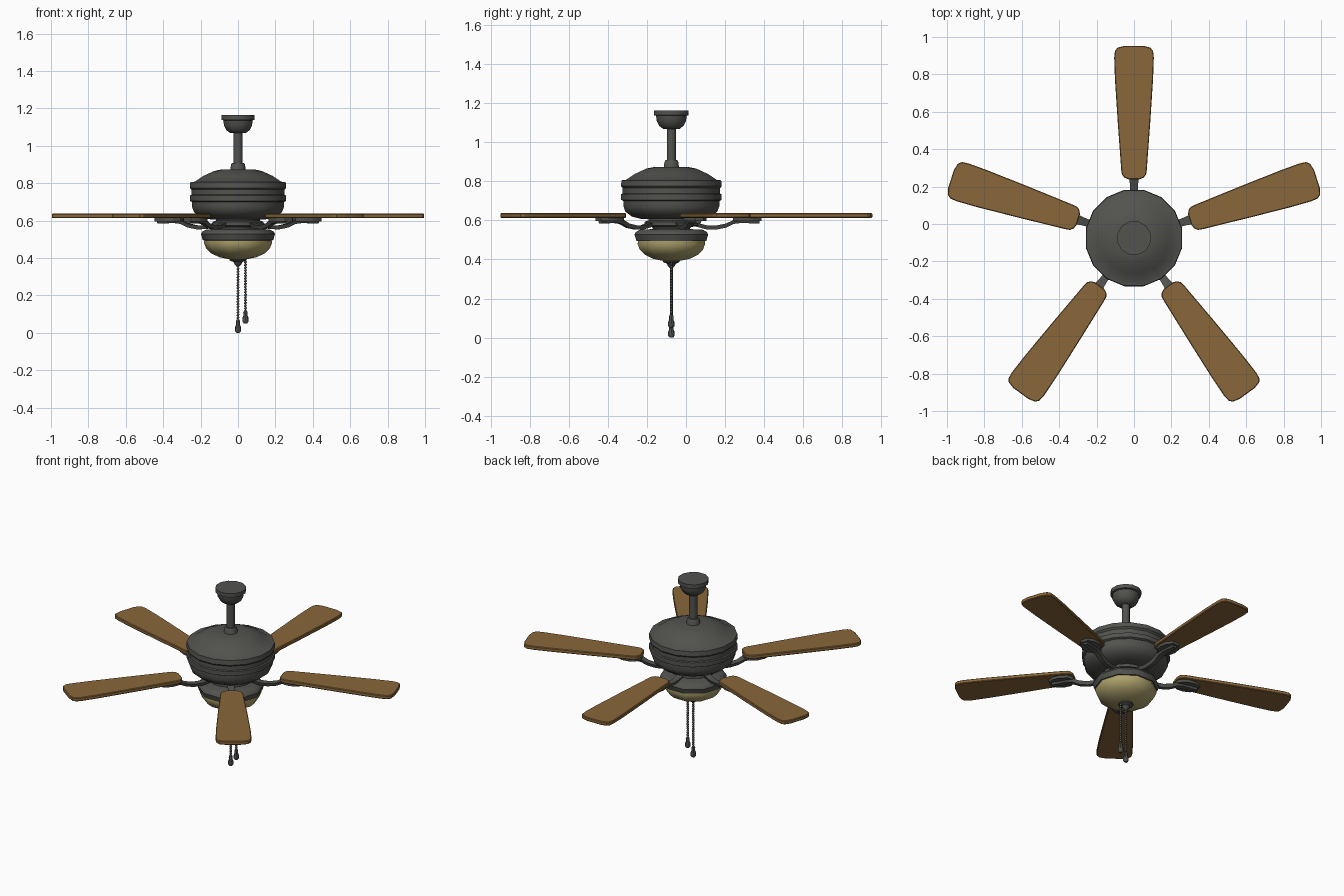
import bpy, bmesh
from math import sin, cos, pi, radians
from mathutils import Matrix, Vector

if "Cube" in bpy.data.objects:
    bpy.data.objects.remove(bpy.data.objects["Cube"])

CY = -0.075  # fan axis in y


def material(name, rgb):
    m = bpy.data.materials.new(name)
    m.diffuse_color = (*rgb, 1)
    m.use_nodes = True
    m.node_tree.nodes["Principled BSDF"].inputs["Base Color"].default_value = m.diffuse_color
    return m


IRON = material("dark_iron", (0.085, 0.085, 0.078))
WOOD = material("wood", (0.25, 0.135, 0.042))
GLASS = material("amber_glass", (0.42, 0.36, 0.15))


def finish(name, bm, mat, angle=30):
    bmesh.ops.recalc_face_normals(bm, faces=bm.faces)
    me = bpy.data.meshes.new(name)
    bm.to_mesh(me)
    bm.free()
    me.materials.append(mat)
    me.shade_smooth()
    me.set_sharp_from_angle(angle=radians(angle))
    ob = bpy.data.objects.new(name, me)
    bpy.context.collection.objects.link(ob)
    return ob


def lathe(name, profile, sides, mat, x=0, half=False, angle=38):
    """Turn an (r, z) profile about the vertical, closing both ends."""
    bm = bmesh.new()
    off = pi / sides if half else 0
    rings = [[bm.verts.new((x + r * cos(off + 2 * pi * i / sides),
                            CY + r * sin(off + 2 * pi * i / sides), z))
              for i in range(sides)] for r, z in profile]
    for a, b in zip(rings, rings[1:]):
        for i in range(sides):
            j = (i + 1) % sides
            bm.faces.new((a[i], a[j], b[j], b[i]))
    bm.faces.new(rings[0])
    bm.faces.new(rings[-1])
    return finish(name, bm, mat, angle)


def slab(bm, half_outline, z0, z1):
    """Extrude an outline mirrored about the radial axis."""
    pts = half_outline + [(r, -w) for r, w in reversed(half_outline)]
    f = bm.faces.new([bm.verts.new((r, w, z0)) for r, w in pts])
    ext = bmesh.ops.extrude_face_region(bm, geom=[f])
    vs = [v for v in ext["geom"] if isinstance(v, bmesh.types.BMVert)]
    bmesh.ops.translate(bm, verts=vs, vec=(0, 0, z1 - z0))


def strip(bm, path, thick):
    """Sweep a flat bar along (r, z, half width) stations."""
    rings = []
    for r, z, w in path:
        rings.append([bm.verts.new(p) for p in (
            (r, -w, z), (r, -w * 0.6, z - thick), (r, w * 0.6, z - thick), (r, w, z))])
    for a, b in zip(rings, rings[1:]):
        for i in range(4):
            bm.faces.new((a[i], a[(i + 1) % 4], b[(i + 1) % 4], b[i]))
    bm.faces.new(rings[0])
    bm.faces.new(rings[-1])


# ceiling canopy, rod and collar
lathe("ceiling_canopy", [(0.092, 1.163), (0.092, 1.138), (0.081, 1.136), (0.078, 1.11),
                         (0.064, 1.083), (0.042, 1.067)], 12, IRON, half=True)
lathe("down_rod", [(0.024, 1.08), (0.024, 0.89)], 10, IRON)
lathe("rod_collar", [(0.032, 0.908), (0.037, 0.9), (0.042, 0.865)], 10, IRON)

# motor housing with stepped bands
lathe("motor_housing", [(0.09, 0.873), (0.13, 0.865), (0.19, 0.838), (0.236, 0.808),
                        (0.26, 0.805), (0.263, 0.775), (0.254, 0.765), (0.254, 0.738),
                        (0.262, 0.734), (0.262, 0.705), (0.25, 0.699), (0.25, 0.672),
                        (0.24, 0.645), (0.205, 0.619), (0.15, 0.606)],
      16, IRON, half=True)
lathe("flywheel", [(0.12, 0.612), (0.12, 0.6), (0.14, 0.592), (0.14, 0.573),
                   (0.10, 0.565), (0.09, 0.54)], 16, IRON, half=True)

# light kit
lathe("light_fitter", [(0.09, 0.556), (0.17, 0.552), (0.192, 0.54), (0.198, 0.527),
                       (0.188, 0.495), (0.17, 0.493)], 10, IRON)
lathe("glass_bowl", [(0.18, 0.5), (0.181, 0.478), (0.17, 0.45), (0.142, 0.424),
                     (0.1, 0.404), (0.04, 0.392)], 10, GLASS)
lathe("bowl_finial", [(0.046, 0.398), (0.044, 0.387), (0.024, 0.378),
                      (0.018, 0.365), (0.007, 0.356)], 10, IRON)

# beaded pull chains and their weights
for n, (x, top, low) in enumerate([(0, 0.36, 0.0), (0.04, 0.392, 0.05)], 1):
    bm = bmesh.new()
    z = low + 0.066
    while z < top:
        bmesh.ops.create_icosphere(bm, subdivisions=1, radius=0.0085,
                                   matrix=Matrix.Translation((x, CY, z)))
        z += 0.0145
    finish(f"pull_chain_{n}", bm, IRON, 60)
    lathe(f"pull_weight_{n}", [(0.007, low + 0.07), (0.012, low + 0.058), (0.011, low + 0.042),
                               (0.017, low + 0.028), (0.017, low + 0.01), (0.009, low)],
          8, IRON, x=x)

# five blades with their brackets
blade_outline = [(0.314, 0.03), (0.322, 0.05), (0.338, 0.064), (0.36, 0.068), (0.62, 0.087),
                 (0.85, 0.102), (0.965, 0.106), (1.0, 0.102), (1.018, 0.088), (1.028, 0.05)]
paddle_outline = [(0.315, 0.022), (0.345, 0.05), (0.385, 0.058), (0.43, 0.05), (0.462, 0.024)]
arm_path = [(0.09, 0.595, 0.026), (0.13, 0.588, 0.022), (0.18, 0.575, 0.019),
            (0.23, 0.574, 0.019), (0.28, 0.584, 0.021), (0.32, 0.603, 0.026),
            (0.36, 0.608, 0.03), (0.45, 0.604, 0.018)]
for i in range(5):
    place = Matrix.Translation((0, CY, 0)) @ Matrix.Rotation(pi / 2 + i * 2 * pi / 5, 4, 'Z')

    bm = bmesh.new()
    slab(bm, blade_outline, 0.613, 0.637)
    rim = [e for e in bm.edges if abs(e.verts[0].co.z - e.verts[1].co.z) < 1e-5]
    bmesh.ops.bevel(bm, geom=rim, offset=0.004, segments=1, affect='EDGES')
    bm.transform(place)
    finish(f"blade_{i + 1}", bm, WOOD)

    bm = bmesh.new()
    slab(bm, paddle_outline, 0.596, 0.614)
    strip(bm, arm_path, 0.021)
    bm.transform(place)
    finish(f"blade_bracket_{i + 1}", bm, IRON)
